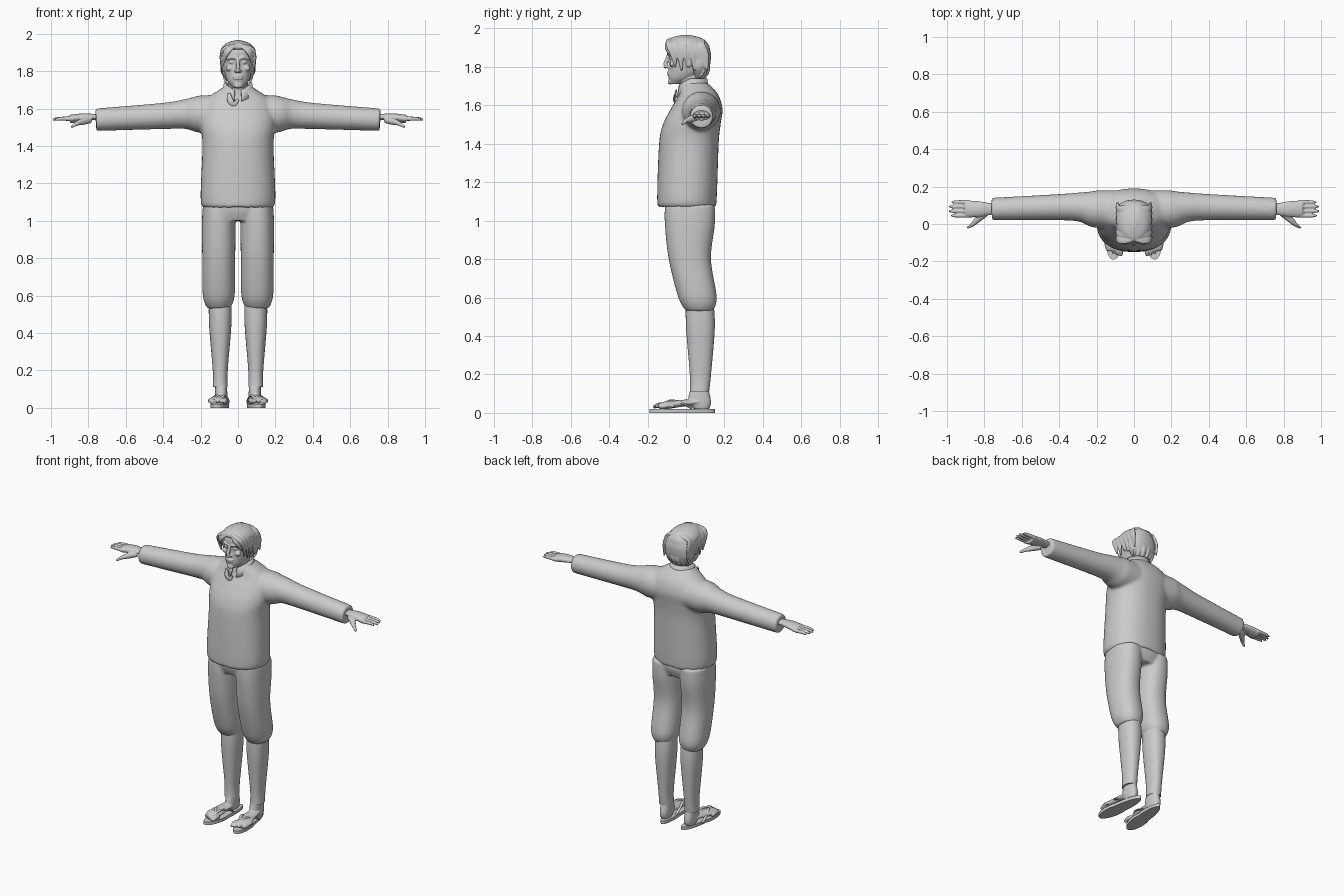
import bpy, bmesh, math
from mathutils import Vector

cube = bpy.data.objects.get("Cube")
if cube:
    bpy.data.objects.remove(cube, do_unlink=True)

GREY = (.6, .6, .6, 1)
grey = bpy.data.materials.new("plain_grey")
grey.use_nodes = True
grey.diffuse_color = GREY
grey.node_tree.nodes["Principled BSDF"].inputs["Base Color"].default_value = GREY


def spline(rows, steps=6):
    """Catmull-Rom interpolation through rows of numbers."""
    rows = [Vector(row) for row in rows]
    last = len(rows) - 1
    out = []
    for i in range(last):
        before, start, end = rows[max(i - 1, 0)], rows[i], rows[i + 1]
        after = rows[min(i + 2, last)]
        for step in range(steps):
            t = step / steps
            leave, arrive = (end - before) / 2, (after - start) / 2
            blend = t * t * (3 - 2 * t)
            out.append(start.lerp(end, blend) + leave * t * (1 - t) ** 2
                       - arrive * t * t * (1 - t))
    return out + [rows[last]]


def skin(bm, rings):
    """Bridge rings of points and cap both ends."""
    rings = [[bm.verts.new(point) for point in ring] for ring in rings]
    count = len(rings[0])
    for low, high in zip(rings, rings[1:]):
        for i in range(count):
            j = (i + 1) % count
            bm.faces.new((low[i], low[j], high[j], high[i]))
    bm.faces.new(rings[0])
    bm.faces.new(rings[-1])


def circle(count):
    return [(math.cos(math.tau * i / count), math.sin(math.tau * i / count))
            for i in range(count)]


def column(bm, rows, x=0, power=.88):
    """Upright form from rows of (height, half width, front, back)."""
    rings = []
    for z, half, front, back in spline(rows):
        middle, depth = (front + back) / 2, (back - front) / 2
        rings.append([(x + half * math.copysign(abs(c) ** power, c),
                       middle + depth * math.copysign(abs(s) ** power, s), z)
                      for c, s in circle(40)])
    skin(bm, rings)


def tube(bm, rows, flat=1, up=(0, 0, 1), count=20):
    """Tapered tube through rows of (x, y, z, radius), squeezed along up."""
    points = spline(rows)
    rings = []
    for i, point in enumerate(points):
        ahead = points[min(i + 1, len(points) - 1)]
        behind = points[max(i - 1, 0)]
        along = (ahead - behind).to_3d().normalized()
        side = along.cross(Vector(up)).normalized()
        normal = side.cross(along) * flat
        rings.append([point.to_3d() + point.w * (side * c + normal * s)
                      for c, s in circle(count)])
    skin(bm, rings)


def ball(bm, centre, size):
    made = bmesh.ops.create_uvsphere(bm, u_segments=20, v_segments=12, radius=1)
    for vert in made["verts"]:
        vert.co = Vector(centre) + vert.co * Vector.Fill(3, 1).x
        vert.co = Vector([c + (p - c) * s for p, c, s in zip(vert.co, centre, size)])


def finish(name, bm, mirror=True, voxel=0, soften=0):
    bmesh.ops.recalc_face_normals(bm, faces=bm.faces)
    mesh = bpy.data.meshes.new(name)
    bm.to_mesh(mesh)
    bm.free()
    mesh.materials.append(grey)
    part = bpy.data.objects.new(name, mesh)
    bpy.context.collection.objects.link(part)
    if mirror:
        part.modifiers.new("mirror", "MIRROR").use_mirror_merge = False
    if voxel:
        fuse = part.modifiers.new("fuse", "REMESH")
        fuse.mode, fuse.voxel_size, fuse.use_smooth_shade = "VOXEL", voxel, True
        part.modifiers.new("soften", "SMOOTH").iterations = soften
    bpy.ops.object.select_all(action="DESELECT")
    part.select_set(True)
    bpy.context.view_layer.objects.active = part
    bpy.ops.object.shade_smooth_by_angle(angle=math.radians(50))
    return part


# Jacket: body and sleeves fused, hem turned in
bm = bmesh.new()
column(bm, [(1.1, .16, -.11, .12), (1.07, .18, -.14, .15), (1.12, .2, -.15, .16),
            (1.4, .19, -.14, .17), (1.5, .2, -.12, .18), (1.58, .2, -.08, .19),
            (1.65, .17, -.04, .17), (1.7, .1, -.03, .13), (1.72, .07, -.02, .1)])
tube(bm, [(.08, .08, 1.57, .1), (.2, .08, 1.57, .1), (.28, .09, 1.57, .08),
          (.4, .09, 1.56, .07), (.76, .08, 1.54, .06)], count=40)
finish("jacket", bm, voxel=.009, soften=5)

# Standing collar that dips at the open front
bm = bmesh.new()
rows = []
for i in range(-16, 17):
    turn = i / 16
    angle = math.pi / 2 + turn * 2.9
    dip = max(0, abs(turn) - .6)
    rows.append([bm.verts.new((radius * math.cos(angle), .035 + radius * math.sin(angle), z - dip * .1))
                 for radius, z in ((.09, 1.68), (.08, 1.71), (.075, 1.74))])
for left, right in zip(rows, rows[1:]):
    for j in range(2):
        bm.faces.new((left[j], left[j + 1], right[j + 1], right[j]))
finish("collar", bm, mirror=False).modifiers.new("cloth", "SOLIDIFY").thickness = .01

# Folded collar flap
bm = bmesh.new()
tube(bm, [(-.05, -.05, 1.68, .01), (-.04, -.06, 1.64, .016), (-.02, -.06, 1.625, .012),
          (0, -.06, 1.65, .008)], flat=.4, up=(0, 1, 0))
finish("collar_flap", bm, mirror=False)

# Knee breeches: hips and legs fused
bm = bmesh.new()
column(bm, [(1.14, .17, -.11, .14), (1.06, .18, -.11, .15), (1, .16, -.09, .13)])
column(bm, [(1.08, .085, -.11, .15), (.98, .09, -.11, .15), (.8, .088, -.09, .13),
            (.6, .085, -.04, .16), (.53, .06, 0, .14)], x=.103)
finish("breeches", bm, voxel=.008, soften=5)

# Lower legs
bm = bmesh.new()
column(bm, [(.6, .06, 0, .14), (.45, .06, 0, .15), (.2, .04, .02, .13),
            (.11, .04, .02, .12)], x=.095)
finish("lower_legs", bm)

# Feet with toes
bm = bmesh.new()
column(bm, [(.15, .03, .03, .11), (.06, .033, .01, .13), (.02, .027, .04, .12)], x=.09)
tube(bm, [(.09, .1, .06, .03), (.1, -.02, .05, .04), (.11, -.1, .04, .046),
          (.11, -.14, .03, .04)], flat=.45)
for k in range(5):
    x, y = .07 + k * .02, -.17 + k * k * .003
    size = .01 if k else .014
    tube(bm, [(x, y + .06, .035, size), (x, y + .03, .04, size), (x, y, .03, size * .6)])
finish("feet", bm, voxel=.004, soften=3)

# Sandals: waisted sole and thong straps
bm = bmesh.new()
sole = []
for c, s in circle(40):
    ball_width = max(c, 0) ** .5 * .015
    sole.append((.093 + c * .018 + s * (.042 + ball_width), -.02 - c * .17))
skin(bm, [[(x, y, z) for x, y in sole] for z in (0, .02)])
for x in (.055, .14):
    tube(bm, [(.09, -.13, .03, .006), (.09, -.11, .05, .008),
              (.045 + x / 2, -.07, .065, .009), (x, 0, .04, .009), (x, .03, .02, .007)], flat=.6)
finish("sandals", bm)

# Hands with fingers and thumb
bm = bmesh.new()
tube(bm, [(.7, .08, 1.55, .03), (.77, .08, 1.555, .032), (.83, .08, 1.553, .042),
          (.9, .08, 1.543, .046)], flat=.5)
for k in range(4):
    y, tip = .045 + k * .024, .995 - abs(k - 1.4) * .012
    tube(bm, [(.88, y, 1.545, .012), (tip - .03, y, 1.545, .01), (tip, y, 1.54, .005)])
tube(bm, [(.79, .06, 1.54, .018), (.83, .03, 1.53, .018), (.86, 0, 1.52, .012),
          (.89, -.02, 1.5, .006)])
finish("hands", bm, voxel=.004, soften=2)

# Head and neck with facial features fused
bm = bmesh.new()
column(bm, [(1.6, .065, -.02, .1), (1.68, .055, -.03, .08), (1.82, .05, -.03, .08)])
column(bm, [(1.71, .025, -.08, -.03), (1.74, .053, -.09, .04), (1.78, .07, -.09, .09),
            (1.84, .08, -.086, .11), (1.88, .08, -.095, .11), (1.92, .075, -.085, .1),
            (1.95, .03, -.04, .05)], power=.92)
tube(bm, [(0, -.09, 1.866, .008), (0, -.108, 1.81, .011), (0, -.1, 1.797, .009)])
ball(bm, (0, -.083, 1.722), (.022, .012, .014))
for z in (1.76, 1.772):
    ball(bm, (0, -.087, z), (.027, .012, .006))
for side in (-1, 1):
    tube(bm, [(side * .008, -.092, 1.866, .006), (side * .03, -.09, 1.873, .008),
              (side * .06, -.07, 1.864, .006)])
    for out, y, z, size in ((.032, -.075, 1.847, (.015, .013, .009)),
                            (.012, -.096, 1.8, (.009, .01, .008)),
                            (.046, -.07, 1.815, (.02, .015, .016)),
                            (.082, .015, 1.83, (.01, .02, .033))):
        ball(bm, (side * out, y, z), size)
finish("head", bm, mirror=False, voxel=.004, soften=2)

# Hair: cap with locks swept from a centre parting
bm = bmesh.new()
column(bm, [(1.74, .05, .04, .09), (1.79, .09, .02, .12), (1.85, .095, .01, .13),
            (1.89, .095, -.035, .125), (1.92, .09, -.095, .115), (1.95, .06, -.08, .08),
            (1.966, .01, -.02, .02)], power=.95)
for side in (-1, 1):
    for k in range(6):
        y = -.085 + k * .033
        drop = 1.8 - k % 2 * .02
        top = 1.96 - abs(k - 2.5) * .006
        tube(bm, [(side * .008, y, top, .008), (side * .04, y, top - .01, .02),
                  (side * .08, y, 1.915, .02), (side * .09, y + .02, 1.865, .018),
                  (side * .085, y + .03, drop, .006)], flat=.4, up=(side, 0, .7))
    tube(bm, [(side * .01, -.09, 1.94, .008), (side * .06, -.1, 1.9, .016),
              (side * .085, -.05, 1.82, .004)], flat=.5, up=(side, -2, 0))
    for k in range(3):
        x, y = side * (.015 + k * .026), .116 - k * .012
        tube(bm, [(x, y, 1.84, .012), (x, y, 1.78, .015), (x, y - .02, 1.735, .004)],
             flat=.5, up=(0, 1, 0))
finish("hair", bm, mirror=False, voxel=.004, soften=1)
